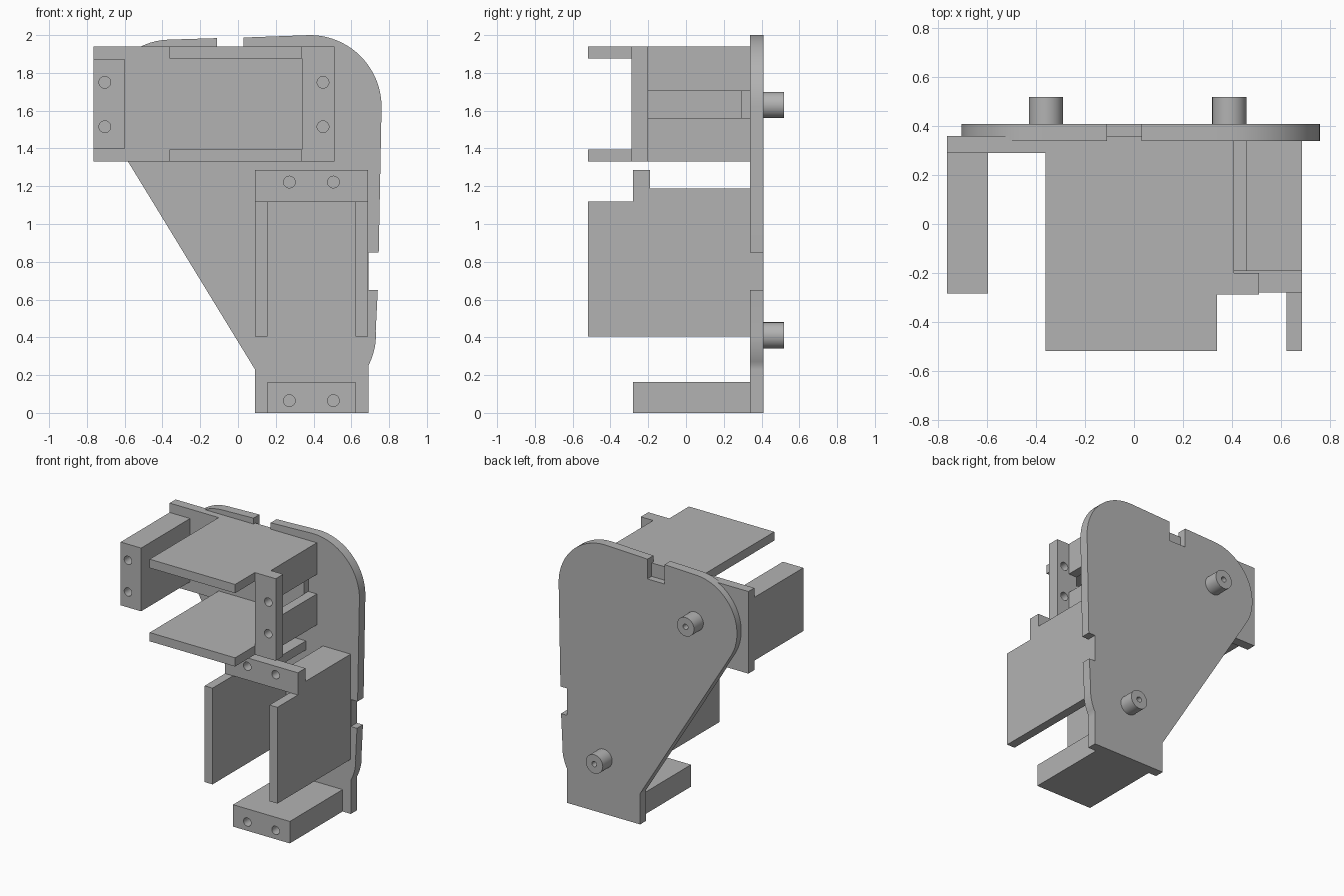
import bpy, bmesh, math
from mathutils import Matrix

if "Cube" in bpy.data.objects:
    bpy.data.objects.remove(bpy.data.objects["Cube"])

grey = bpy.data.materials.new("plain grey")
grey.use_nodes = True
grey.diffuse_color = (0.45, 0.45, 0.45, 1)
grey.node_tree.nodes["Principled BSDF"].inputs["Base Color"].default_value = (0.45, 0.45, 0.45, 1)


def finish(name, bm):
    bmesh.ops.recalc_face_normals(bm, faces=bm.faces)
    mesh = bpy.data.meshes.new(name)
    bm.to_mesh(mesh)
    bm.free()
    mesh.materials.append(grey)
    obj = bpy.data.objects.new(name, mesh)
    bpy.context.collection.objects.link(obj)
    return obj


def box(name, x, y, z):
    bm = bmesh.new()
    size = [b - a for a, b in (x, y, z)]
    middle = [(a + b) / 2 for a, b in (x, y, z)]
    bmesh.ops.create_cube(bm, size=1, matrix=Matrix.Translation(middle) @ Matrix.Diagonal((*size, 1)))
    return finish(name, bm)


def rod(name, x, z, radius, y0, y1):
    bm = bmesh.new()
    place = Matrix.Translation((x, (y0 + y1) / 2, z)) @ Matrix.Rotation(math.pi / 2, 4, "X")
    bmesh.ops.create_cone(bm, cap_ends=True, segments=32, radius1=radius, radius2=radius,
                          depth=y1 - y0, matrix=place)
    return finish(name, bm)


def drill(obj, holes, radius, y0, y1):
    for x, z in holes:
        cutter = rod("hole_cutter", x, z, radius, y0, y1)
        cutter.hide_render = True
        mod = obj.modifiers.new("hole", "BOOLEAN")
        mod.operation = "DIFFERENCE"
        mod.solver = "EXACT"
        mod.object = cutter
        bpy.context.view_layer.objects.active = obj
        bpy.ops.object.modifier_apply(modifier=mod.name)
        bpy.data.objects.remove(cutter)


def smooth(obj):
    bpy.ops.object.select_all(action="DESELECT")
    obj.select_set(True)
    bpy.context.view_layer.objects.active = obj
    bpy.ops.object.shade_smooth_by_angle(angle=math.radians(30))


def arc(cx, cz, radius, start, end, steps):
    angles = [math.radians(start + (end - start) * i / steps) for i in range(steps + 1)]
    return [(cx + radius * math.cos(a), cz + radius * math.sin(a)) for a in angles]


# Rounded main plate with two edge notches
outline = [(0.09, 0), (0.69, 0), (0.69, 0.23)]
outline += arc(0.39, 0.41, 0.34, -28, 4, 8)
outline += [(0.74, 0.65), (0.69, 0.65), (0.69, 0.85), (0.745, 0.85)]
outline += arc(0.38, 1.62, 0.38, 0, 90, 20)
outline += [(0.03, 1.987), (0.03, 1.84), (-0.11, 1.84), (-0.11, 1.984)]
outline += arc(-0.36, 1.63, 0.346, 92, 211, 24)
outline += [(0.09, 0.23)]
bm = bmesh.new()
face = bm.faces.new([bm.verts.new((x, 0.34, z)) for x, z in outline])
side = bmesh.ops.extrude_face_region(bm, geom=[face])["geom"]
bmesh.ops.translate(bm, vec=(0, 0.07, 0), verts=[v for v in side if isinstance(v, bmesh.types.BMVert)])
smooth(finish("main_plate", bm))

# Locating pegs on the back
for name, x, z in (("upper_peg", -0.36, 1.63), ("lower_peg", 0.39, 0.41)):
    peg = rod(name, x, z, 0.07, 0.40, 0.52)
    drill(peg, [(x, z)], 0.02, 0.43, 0.6)
    smooth(peg)

# Upper bracket: back plate, end block, slotted end wall and two panels
box("upper_back_plate", (-0.765, 0.34), (0.29, 0.36), (1.33, 1.94))
block = box("upper_end_block", (-0.765, -0.597), (-0.285, 0.29), (1.40, 1.87))
drill(block, [(-0.705, 1.75), (-0.705, 1.515)], 0.031, -0.4, -0.1)
flange = box("upper_flange", (0.34, 0.512), (-0.288, -0.2), (1.33, 1.94))
drill(flange, [(0.45, 1.75), (0.45, 1.515)], 0.031, -0.4, -0.1)
for name, z in (("top", (1.705, 1.94)), ("bottom", (1.33, 1.56))):
    box("upper_wall_" + name, (0.34, 0.41), (-0.2, 0.34), z)
for name, z in (("top", (1.875, 1.94)), ("bottom", (1.33, 1.395))):
    box("upper_panel_" + name, (-0.362, 0.34), (-0.52, 0.29), z)

# Lower bracket: end block, slotted shelf, flange and two panels
block = box("lower_end_block", (0.155, 0.622), (-0.28, 0.34), (0, 0.163))
drill(block, [(0.272, 0.065), (0.505, 0.065)], 0.031, -0.4, -0.1)
flange = box("lower_flange", (0.09, 0.688), (-0.28, -0.19), (1.12, 1.285))
drill(flange, [(0.272, 1.222), (0.505, 1.222)], 0.031, -0.4, -0.1)
for name, x in (("right", (0.09, 0.32)), ("left", (0.46, 0.688))):
    box("lower_shelf_" + name, x, (-0.19, 0.34), (1.12, 1.187))
for name, x in (("right", (0.09, 0.155)), ("left", (0.623, 0.688))):
    box("lower_panel_" + name, x, (-0.52, 0.34), (0.405, 1.12))
